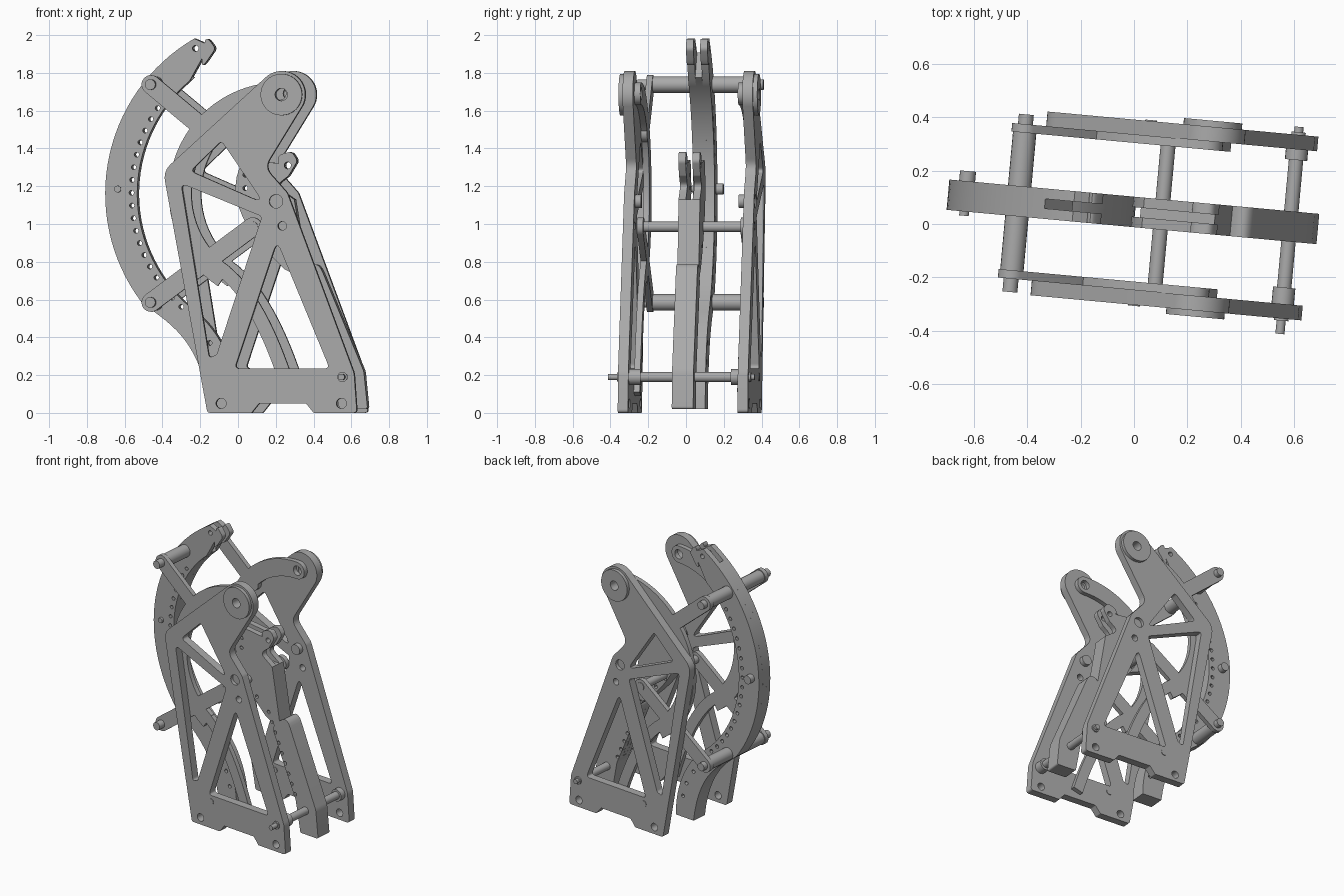
import bpy, bmesh, math
from mathutils import Matrix, Vector
from mathutils.geometry import interpolate_bezier

cube = bpy.data.objects.get("Cube")
if cube:
    bpy.data.objects.remove(cube, do_unlink=True)

metal = bpy.data.materials.new("grey_metal")
metal.use_nodes = True
GREY = (0.4, 0.4, 0.4, 1)
metal.diffuse_color = GREY
metal.node_tree.nodes["Principled BSDF"].inputs["Base Color"].default_value = GREY

# The whole frame stands slightly turned about the vertical
TURN = Matrix.Rotation(math.radians(-5.3), 4, 'Z') @ Matrix.Rotation(math.pi / 2, 4, 'X')
HUB = Vector((0.245, 1.16))


def polar(radius, deg, centre=HUB):
    a = math.radians(deg)
    return Vector((centre[0] + radius * math.cos(a), centre[1] + radius * math.sin(a)))


def arc(radius, start, end, n=32, centre=HUB):
    return [polar(radius, start + (end - start) * i / n, centre) for i in range(n + 1)]


def circle(x, z, r, n=20):
    return arc(r, 0, 360, n, (x, z))[:-1]


def curve(*points):
    return [p.to_2d() for p in interpolate_bezier(*[Vector((x, z, 0)) for x, z in points], 16)]


def rounded(corners):
    """Fillet each (x, z, radius) corner."""
    out = []
    for i, (x, z, r) in enumerate(corners):
        p = Vector((x, z))
        if r == 0:
            out.append(p)
            continue
        a = Vector(corners[i - 1][:2]) - p
        b = Vector(corners[(i + 1) % len(corners)][:2]) - p
        cut = min(r / math.tan(a.angle(b) / 2), a.length * 0.48, b.length * 0.48)
        s, e = p + a.normalized() * cut, p + b.normalized() * cut
        for k in range(7):
            t = k / 6
            out.append(s * (1 - t) ** 2 + p * 2 * t * (1 - t) + e * t * t)
    return out


def capsule(p, q, r):
    p, q = Vector(p), Vector(q)
    d = math.degrees(math.atan2(q.y - p.y, q.x - p.x))
    return arc(r, d + 90, d + 270, 12, p) + arc(r, d - 90, d + 90, 12, q)


def band(path, half):
    left, right = [], []
    for i, p in enumerate(path):
        d = (path[min(i + 1, len(path) - 1)] - path[max(i - 1, 0)]).normalized()
        n = Vector((-d.y, d.x)) * half
        left.append(p + n)
        right.append(p - n)
    return left + right[::-1]


def slab(name, loops, near, far):
    """Extrude an outline, with holes, between two depths."""
    c = bpy.data.curves.new(name, 'CURVE')
    c.dimensions = '2D'
    c.fill_mode = 'BOTH'
    c.extrude = (far - near) / 2
    for pts in loops:
        s = c.splines.new('POLY')
        s.points.add(len(pts) - 1)
        for sp, p in zip(s.points, pts):
            sp.co = (p[0], p[1], 0, 1)
        s.use_cyclic_u = True
    tmp = bpy.data.objects.new(name + "_curve", c)
    mesh = bpy.data.meshes.new_from_object(tmp)
    bpy.data.objects.remove(tmp)
    bm = bmesh.new()
    bm.from_mesh(mesh)
    bmesh.ops.remove_doubles(bm, verts=bm.verts, dist=0.0002)
    bmesh.ops.recalc_face_normals(bm, faces=bm.faces)
    for f in bm.faces:
        f.smooth = True
    bm.to_mesh(mesh)
    bm.free()
    mesh.set_sharp_from_angle(angle=math.radians(30))
    mesh.materials.clear()
    mesh.materials.append(metal)
    ob = bpy.data.objects.new(name, mesh)
    ob.matrix_world = TURN @ Matrix.Translation((0, 0, -(near + far) / 2))
    bpy.context.collection.objects.link(ob)
    return ob


def rod(name, x, z, r, near, far):
    slab(name, [circle(x, z, r)], near, far)


# Side plates: outline, three windows, bolt holes
PIVOT = (0.26, 1.685)
lobe = [(p.x, p.y, 0) for p in arc(0.125, 131, -30, 24, PIVOT)]
outline = rounded([(-0.135, 0, 0.02), (-0.37, 1.28, 0.1)] + lobe +
                  [(0.17, 1.3, 0.07), (0.29, 1.165, 0.06), (0.645, 0.21, 0.1), (0.66, 0, 0.02),
                   (0.43, 0, 0.01), (0.39, 0.05, 0.01), (0.14, 0.05, 0.01), (0.1, 0, 0.01)])
windows = [rounded([(x, z, 0.02) for x, z in w]) for w in (
    [(-0.06, 1.44), (0.165, 1.11), (-0.225, 1.28)],
    [(-0.275, 1.215), (0.155, 1.04), (-0.085, 0.31), (-0.125, 0.29)],
    [(0.235, 0.91), (0.01, 0.235), (0.515, 0.235)])]
holes = [circle(x, z, r) for x, z, r in (
    (*PIVOT, 0.033), (0.23, 1.12, 0.036), (0.263, 0.99, 0.023),
    (-0.062, 0.05, 0.027), (0.578, 0.05, 0.027))]

# Linking plates: ring, two arms and a curved tail
ring = arc(0.59, 90, 236) + arc(0.47, 236, 90) + arc(0.06, 270, 450, 12, polar(0.53, 90))[1:-1]
TOP, LOW, MID = (-0.44, 1.738), (-0.44, 0.585), (0.1, 0.985)
tail = band(curve((-0.14, 0.8), (0.06, 0.72), (0.2, 0.42), (0.3, 0.1)), 0.037)

SIDES = (("front", -0.302, -0.247, -0.325, -0.302, -0.247, -0.215, -0.28),
         ("back", 0.335, 0.39, 0.39, 0.413, 0.303, 0.335, 0.368))
for side, p0, p1, b0, b1, a0, a1, bolt in SIDES:
    slab(side + "_side_plate", [outline] + windows + holes, p0, p1)
    slab(side + "_pivot_boss", [circle(*PIVOT, 0.11, 40), circle(*PIVOT, 0.033)], b0, b1)
    rod(side + "_plate_bolt", 0.23, 1.12, 0.036, min(bolt, a0), max(bolt, a1))
    rod(side + "_foot_bolt", 0.028, 0.19, 0.022, p0 - 0.004, p1 + 0.004)
    slab(side + "_link_ring", [ring, circle(*polar(0.53, 90), 0.033)], a0, a1)
    slab(side + "_upper_arm", [capsule(TOP, polar(0.5, 139.5), 0.05)], a0, a1)
    slab(side + "_lower_arm", [capsule(LOW, MID, 0.05)], a0, a1)
    slab(side + "_link_tail", [tail], a0, a1)

# Large central arc: two cheeks with a core, open fork at the tip
tip = rounded([(-0.17, 1.998, 0.02), (-0.118, 1.93, 0.03), (-0.2, 1.81, 0.06)])
leg_out = curve((-0.514, 0.588), (-0.4, 0.49), (-0.2, 0.42), (-0.15, 0.02))
leg_in = curve((0.0, 0.02), (0.0, 0.3), (-0.14, 0.47), (-0.235, 0.545))
lower = leg_out + leg_in
arc_outline = arc(0.95, 117, 217)[1:] + lower[1:] + arc(0.78, 232, 130)[1:] + tip[::-1]
core_outline = arc(0.95, 128, 217) + lower[1:] + arc(0.78, 232, 128)[1:]
pins = [circle(*polar(0.81, 146 + 4.8 * i), 0.013, 12) for i in range(18)]
pins += [circle(-0.15, 0.37, 0.013, 12), circle(-0.09, 0.27, 0.013, 12),
         circle(-0.06, 0.17, 0.013, 12)]
tip_hole = [circle(-0.225, 1.93, 0.016)]

# Curved central strip with a hooked fork at the top
strip_left = curve((0.03, 1.34), (-0.1, 1.12), (0.1, 0.9), (0.25, 0.76))
hook = rounded([(0.2, 1.36, 0.04), (0.285, 1.385, 0.03), (0.318, 1.335, 0.03),
                (0.27, 1.255, 0.03), (0.2, 1.2, 0.04), (0.31, 1.12, 0.05)])
foot = rounded([(0.42, 0.82, 0.1), (0.67, 0.22, 0.1), (0.69, 0.02, 0.015),
                (0.54, 0.02, 0.01), (0.5, 0.24, 0.1), (0.3, 0.7, 0.05)])
strip_outline = hook[:-7] + [Vector((0.3, 1.13))] + foot + strip_left[::-1]
strip_core = [Vector((0.02, 1.13)), Vector((0.3, 1.13))] + foot + strip_left[:6:-1]
strip_pins = [circle(x, z, 0.013, 12) for x, z in
              ((0.04, 1.26), (0.04, 1.19), (0.09, 0.96), (0.17, 0.88))]
strip_pins += [circle(0.27 + 0.028 * i, 0.8 - 0.065 * i, 0.013, 12) for i in range(9)]
hook_hole = [circle(0.265, 1.31, 0.018)]

for side, near, far in (("front", -0.012, 0.027), ("back", 0.063, 0.102)):
    slab(side + "_arc_cheek", [arc_outline] + pins + tip_hole, near, far)
    slab(side + "_strip_cheek", [strip_outline] + strip_pins + hook_hole, near, far)
slab("arc_core", [core_outline] + pins, 0.027, 0.063)
slab("strip_core", [strip_core] + strip_pins[2:], 0.027, 0.063)

# Cross rods, spacers and bolts
for name, (x, z) in (("upper", TOP), ("lower", LOW)):
    rod(name + "_thick_rod", x, z, 0.044, -0.247, 0.335)
    rod(name + "_rod_tips", x, z, 0.028, -0.297, 0.372)
rod("middle_rod", *MID, 0.028, -0.25, 0.338)
rod("foot_rod", 0.583, 0.19, 0.027, -0.31, 0.4)
rod("foot_rod_tips", 0.583, 0.19, 0.017, -0.36, 0.42)
rod("front_spacer", 0.583, 0.19, 0.042, -0.247, -0.185)
rod("back_spacer", 0.583, 0.19, 0.042, 0.295, 0.335)
rod("arc_bolt", -0.638, 1.185, 0.018, -0.028, 0.11)
rod("arc_bolt_head", -0.638, 1.185, 0.03, 0.102, 0.14)
